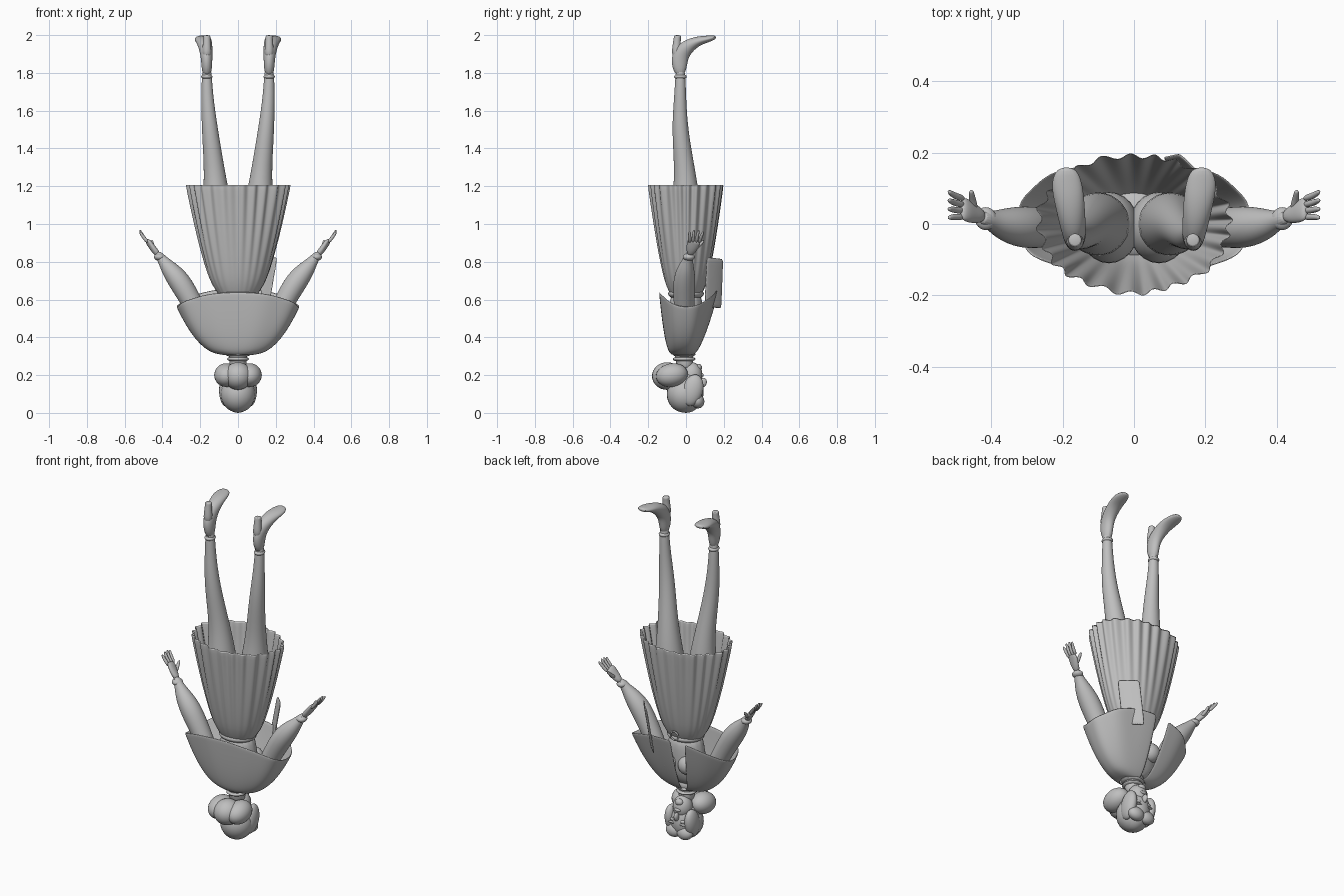
import bpy, bmesh
from math import sin, cos, pi, radians, copysign
from mathutils import Vector, Matrix

default_cube = bpy.data.objects.get("Cube")
if default_cube:
    bpy.data.objects.remove(default_cube, do_unlink=True)

grey = bpy.data.materials.new("plain grey")
grey.use_nodes = True
grey.diffuse_color = (.52, .52, .52, 1)
grey.node_tree.nodes["Principled BSDF"].inputs["Base Color"].default_value = grey.diffuse_color


def finish(name, bm, mirror=False, subdivisions=0, thickness=0):
    """Turn a bmesh into a smooth shaded object with its modifiers."""
    bmesh.ops.recalc_face_normals(bm, faces=bm.faces)
    mesh = bpy.data.meshes.new(name)
    bm.to_mesh(mesh)
    bm.free()
    mesh.materials.append(grey)
    obj = bpy.data.objects.new(name, mesh)
    bpy.context.collection.objects.link(obj)
    bpy.ops.object.select_all(action="DESELECT")
    obj.select_set(True)
    bpy.context.view_layer.objects.active = obj
    bpy.ops.object.shade_smooth_by_angle(angle=radians(60))
    if mirror:
        obj.modifiers.new("mirror", "MIRROR").use_mirror_merge = False
    if thickness:
        obj.modifiers.new("thickness", "SOLIDIFY").thickness = thickness
    if subdivisions:
        modifier = obj.modifiers.new("smooth", "SUBSURF")
        modifier.levels = modifier.render_levels = subdivisions


def skin(rows, closed=True, caps=False):
    """Join rows of points with quads."""
    bm = bmesh.new()
    rings = [[bm.verts.new(point) for point in row] for row in rows]
    count = len(rings[0])
    for lower, upper in zip(rings, rings[1:]):
        for i in range(count if closed else count - 1):
            j = (i + 1) % count
            bm.faces.new((lower[i], lower[j], upper[j], upper[i]))
    if caps:
        bm.faces.new(rings[0])
        bm.faces.new(rings[-1])
    return bm


def turn(count):
    """Evenly spaced angles around a circle."""
    return [2 * pi * i / count for i in range(count)]


def steps(count):
    """Evenly spaced values from zero to one."""
    return [i / (count - 1) for i in range(count)]


def tube(name, *path, mirror=False):
    """Rounded loft along points of x, y, z, width radius and optional depth radius."""
    centres = [Vector(point[:3]) for point in path]
    rows = []
    for i, centre in enumerate(centres):
        ahead = centres[min(i + 1, len(path) - 1)]
        behind = centres[max(i - 1, 0)]
        along = (ahead - behind).normalized()
        deep = along.cross(Vector((1, 0, 0))).normalized()
        wide = deep.cross(along)
        width, depth = path[i][3], path[i][-1]
        rows.append([centre + wide * width * cos(a) + deep * depth * sin(a) for a in turn(16)])
    finish(name, skin(rows, caps=True), mirror, subdivisions=2)


def ball(name, centre, radii, tilt=0, mirror=False):
    """Ellipsoid, tilted about the side axis."""
    bm = bmesh.new()
    matrix = (Matrix.Translation(centre) @ Matrix.Rotation(radians(tilt), 4, "X")
              @ Matrix.Diagonal((*radii, 1)))
    bmesh.ops.create_uvsphere(bm, u_segments=24, v_segments=16, radius=1, matrix=matrix)
    finish(name, bm, mirror)


def skirt_point(t, angle):
    pleat = sin(24 * angle + .8 * sin(5 * angle)) + .3 * sin(7 * angle)
    wave = 1 + .04 * t * pleat
    bell = t ** .6
    return ((.09 + .18 * bell) * wave * cos(angle),
            (.075 + .12 * bell) * wave * sin(angle),
            .61 + .6 * t)


def cape_point(t, angle):
    c, s = cos(angle), sin(angle)
    fold = 1 + .012 * t * sin(9 * angle)
    width = .065 + .255 * t ** .55
    if s > 0:
        depth, rise = .045 + .125 * t ** .75, .095
    else:
        depth, rise = .06 + .078 * t ** .6, .075
    return (width * fold * copysign(abs(c) ** .85, c),
            depth * fold * copysign(abs(s) ** .75, s) - .01 * (1 - t),
            .31 + .255 * t ** 1.2 + rise * t * abs(s) ** 1.6)


def scarf_point(t, across):
    side = across - .5
    return (.125 - .085 * side + .045 * t,
            .145 + .09 * side + .01 * t + .006 * sin(pi * across),
            .56 + .265 * t - .01 * across)


def clasp_point(around, ring):
    radius = .025 + .005 * cos(around)
    return (radius * cos(ring) - .01, .125 + .005 * sin(around), .665 + radius * sin(ring))


# Pleated skirt, an open bell
finish("skirt", skin([[skirt_point(t, a) for a in turn(168)] for t in steps(10)]),
       subdivisions=1, thickness=.004)
ball("waistband", (0, 0, .63), (.108, .095, .035))

# Short cape, open down the chest
cape_angles = [radians(106 + 346 * t) for t in steps(81)]
finish("cape", skin([[cape_point(t, a) for a in cape_angles] for t in steps(15)], closed=False),
       subdivisions=1, thickness=.006)

# Loose scarf end beside the opening, with a ring clasp
finish("scarf_end", skin([[scarf_point(t, w) for w in steps(6)] for t in steps(7)], closed=False),
       subdivisions=1, thickness=.008)
finish("clasp", skin([[clasp_point(2 * pi * t, a) for a in turn(24)] for t in steps(9)]))

# Torso, bust and hips
tube("torso", (0, -.01, .33, .12, .05), (0, 0, .42, .15, .09),
     (0, 0, .53, .11, .09), (0, 0, .65, .1, .09))
ball("bust", (.06, .07, .48), (.055, .05, .055), mirror=True)
ball("hip", (.07, -.01, .84), (.085, .1, .13), mirror=True)

# Legs
tube("leg", (.09, 0, .8, .1), (.11, 0, 1.05, .088), (.12, 0, 1.25, .056),
     (.15, -.035, 1.5, .044), (.165, -.03, 1.7, .03), (.165, -.03, 1.85, .025), mirror=True)
ball("ankle_cuff", (.165, -.03, 1.78), (.03, .034, .015), mirror=True)

# Shoes, soles up, toes reaching away
tube("shoe", (.165, -.03, 1.78, .026), (.165, -.04, 1.87, .03, .05), (.17, -.01, 1.93, .036, .045),
     (.18, .06, 1.97, .043, .026), (.19, .12, 1.98, .045, .018), (.19, .16, 1.99, .025, .01),
     mirror=True)
tube("shoe_heel", (.165, -.05, 1.88, .03), (.165, -.05, 1.95, .021),
     (.165, -.045, 1.99, .019), (.165, -.045, 2, .019), mirror=True)

# Sleeved arms
tube("arm", (.15, -.01, .4, .05), (.24, -.01, .58, .055), (.31, -.01, .7, .063),
     (.37, 0, .77, .044), (.4, .01, .81, .026), (.43, .02, .85, .02), mirror=True)
ball("cuff", (.415, .015, .825), (.03, .032, .02), mirror=True)

# Open hands with spread fingers
tube("palm", (.42, .02, .835, .017), (.45, .03, .87, .017, .03),
     (.47, .04, .9, .015, .036), (.485, .045, .915, .01, .03), mirror=True)
for number, finger in enumerate(("index", "middle", "ring", "little")):
    spread = 1.5 - number
    drop = .01 * abs(spread)
    tube(finger + "_finger", (.475, .045 + .017 * spread, .9, .01),
         (.505, .05 + .02 * spread, .935, .009),
         (.52, .055 + .025 * spread, .975 - drop, .006), mirror=True)
tube("thumb", (.445, .04, .865, .011), (.453, .07, .885, .01), (.456, .095, .915, .007), mirror=True)

# Neck and ringed collar
tube("neck", (0, 0, .22, .045), (0, -.01, .28, .045), (0, -.01, .32, .055), (0, -.01, .36, .08, .05))
for level, collar in enumerate(("collar_lower", "collar_upper")):
    ball(collar, (0, -.01, .285 + .025 * level), (.058 + .008 * level, .06, .016))

# Head, crown down
ball("skull", (0, 0, .115), (.084, .094, .115))
ball("jaw", (0, .03, .2), (.055, .057, .068))
ball("nose", (0, .09, .16), (.013, .02, .026), tilt=-15)
ball("lips", (0, .083, .2), (.022, .011, .01))
ball("chin", (0, .065, .24), (.025, .02, .02))
ball("eye", (.032, .08, .135), (.016, .01, .01), mirror=True)
ball("brow", (.034, .083, .118), (.026, .011, .006), mirror=True)

# Hair: crown, side waves and rolled bun
ball("hair_crown", (0, -.01, .1), (.092, .092, .098))
ball("hair_wave", (.066, .035, .12), (.034, .055, .085), tilt=-15, mirror=True)
ball("hair_fringe", (.036, .06, .065), (.05, .036, .042), tilt=25, mirror=True)
ball("bun_side", (.062, -.075, .2), (.064, .085, .062), tilt=10, mirror=True)
ball("bun_middle", (0, -.1, .195), (.075, .08, .073))
